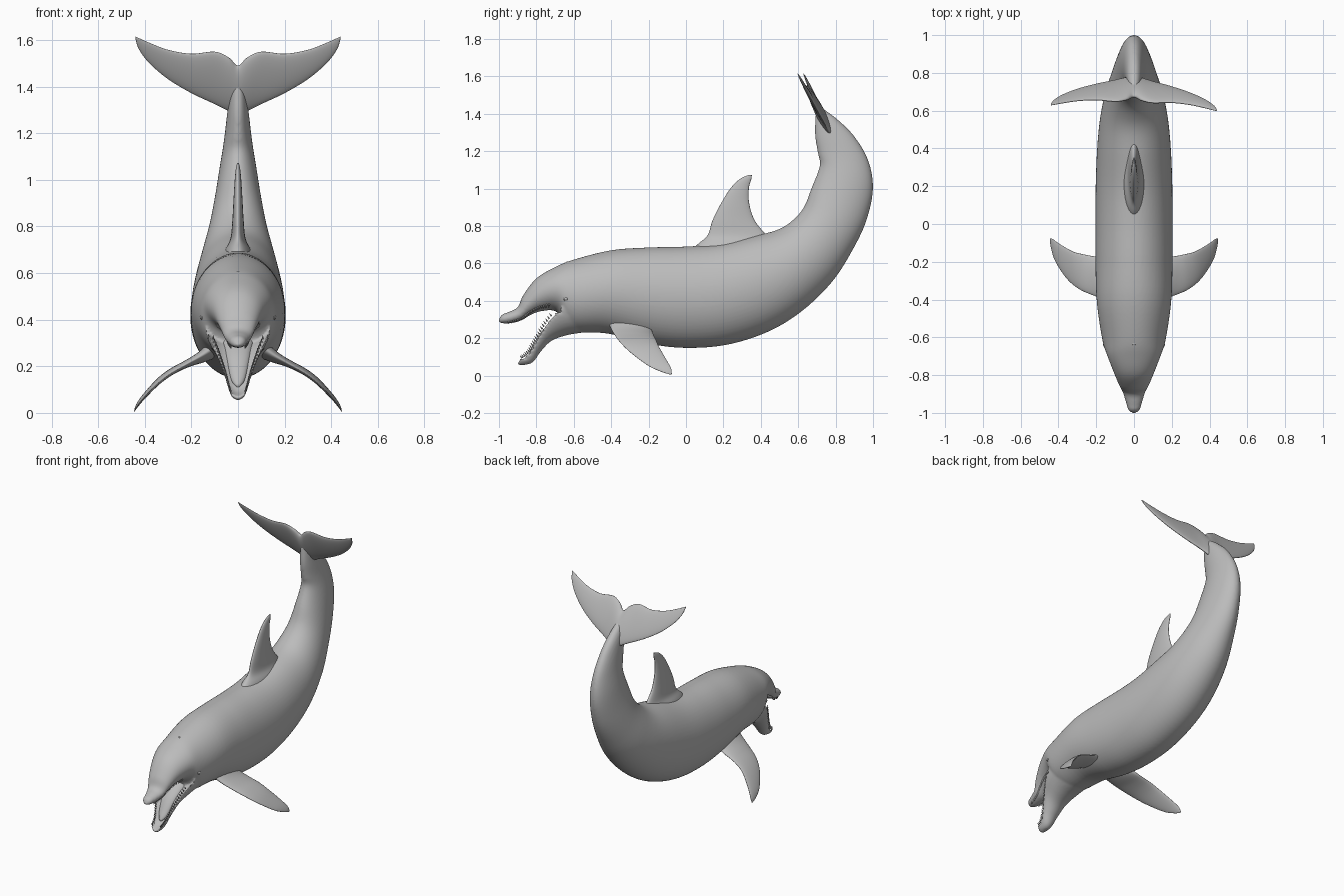
import bpy, bmesh, math
from mathutils import Vector, Matrix

if "Cube" in bpy.data.objects:
    bpy.data.objects.remove(bpy.data.objects["Cube"])

skin = bpy.data.materials.new("grey_skin")
grey = (0.5, 0.5, 0.5, 1)
skin.diffuse_color = grey
skin.use_nodes = True
skin.node_tree.nodes["Principled BSDF"].inputs["Base Color"].default_value = grey


def smooth_path(rows, steps):
    """Catmull-Rom interpolation through rows of numbers."""
    rows = [Vector(r) for r in rows]
    out = []
    for i in range(len(rows) - 1):
        b, c = rows[i], rows[i + 1]
        a = rows[i - 1] if i else b
        d = rows[i + 2] if i + 2 < len(rows) else c
        for k in range(steps):
            t = k / steps
            out.append(b + (c - a) * (t / 2)
                       + (a * 2 - b * 5 + c * 4 - d) * (t * t / 2)
                       + (b * 3 - a - c * 3 + d) * (t ** 3 / 2))
    return out + [rows[-1]]


def loft(bm, sections, sides=40, scoop=None):
    """Skin oval rings; each section is (edge, opposite edge, half-thickness vector)."""
    rings = []
    for a, b, v in sections:
        ring = []
        for i in range(sides):
            ang = math.tau * i / sides
            c, s = math.cos(ang), math.sin(ang)
            if scoop is None:
                p = (a + b) / 2 + (a - b) / 2 * c + v * s
            else:  # open gutter: outer wall below, hollow above
                p = a + (b - a) * (-s if s < 0 else s * scoop) + v * c
            ring.append(bm.verts.new(p))
        rings.append(ring)
    for r, q in zip(rings, rings[1:]):
        for i in range(sides):
            j = (i + 1) % sides
            bm.faces.new((r[i], r[j], q[j], q[i]))
    bm.faces.new(rings[0])
    bm.faces.new(rings[-1][::-1])


def finish(bm, name, angle=60):
    bmesh.ops.recalc_face_normals(bm, faces=bm.faces)
    mesh = bpy.data.meshes.new(name)
    bm.to_mesh(mesh)
    bm.free()
    mesh.materials.append(skin)
    obj = bpy.data.objects.new(name, mesh)
    bpy.context.collection.objects.link(obj)
    bpy.ops.object.select_all(action="DESELECT")
    obj.select_set(True)
    bpy.context.view_layer.objects.active = obj
    bpy.ops.object.shade_smooth_by_angle(angle=math.radians(angle))
    return obj


def midline(rows, steps=6):
    """Rows of back y, z, belly y, z, half width become loft sections."""
    return [(Vector((0, r[0], r[1])), Vector((0, r[2], r[3])), Vector((max(r[4], .003), 0, 0)))
            for r in smooth_path(rows, steps)]


# Body from snout tip to tail stem
body_rows = [
    (-1, .3, -1, .285, .01), (-.985, .325, -.985, .28, .03),
    (-.95, .34, -.94, .28, .043), (-.9, .365, -.88, .295, .06),
    (-.87, .43, -.83, .325, .08), (-.8, .52, -.77, .345, .107),
    (-.7, .58, -.69, .34, .142), (-.6, .62, -.62, .24, .168),
    (-.4, .67, -.42, .225, .197), (-.2, .685, -.2, .17, .204),
    (0, .69, 0, .148, .205), (.18, .705, .22, .165, .203),
    (.36, .745, .44, .235, .195), (.49, .78, .62, .345, .18),
    (.57, .83, .78, .5, .155), (.63, .9, .89, .67, .125),
    (.67, 1, .965, .83, .1), (.715, 1.12, 1, 1, .077),
    (.705, 1.19, .975, 1.15, .06), (.69, 1.28, .9, 1.28, .047),
    (.69, 1.36, .81, 1.37, .035), (.695, 1.42, .73, 1.43, .018)]
# Open lower jaw, running back into the throat
jaw_rows = [
    (-.905, .075, -.9, .058, .012), (-.895, .092, -.875, .055, .033),
    (-.85, .125, -.82, .07, .045), (-.81, .19, -.775, .13, .066),
    (-.765, .27, -.72, .185, .095), (-.7, .35, -.64, .215, .132),
    (-.6, .4, -.55, .23, .15)]
body_path = midline(body_rows)
jaw_path = midline(jaw_rows)

bm = bmesh.new()
loft(bm, body_path, sides=64)
loft(bm, jaw_path, scoop=.45)
body = finish(bm, "body", 180)
remesh = body.modifiers.new("blend", "REMESH")
remesh.mode = "VOXEL"
remesh.voxel_size = .008
remesh.use_smooth_shade = True
relax = body.modifiers.new("relax", "SMOOTH")
relax.factor = .5
relax.iterations = 5

# Tongue
bm = bmesh.new()
loft(bm, midline([(-.84, .122, -.835, .11, .008), (-.82, .16, -.8, .13, .03),
                  (-.76, .25, -.73, .21, .05), (-.66, .34, -.62, .28, .07)]))
finish(bm, "tongue")

# Teeth along both jaws
bm = bmesh.new()


def tooth(base, direction):
    turn = Vector(direction).to_track_quat("Z", "Y").to_matrix().to_4x4()
    bmesh.ops.create_cone(bm, cap_ends=True, segments=6, radius1=.005, radius2=.001,
                          depth=.02, matrix=Matrix.Translation(base) @ turn)


for side in (-1, 1):
    for a, b, v in jaw_path[8:29]:
        tooth(a + v * side * .88, (0, -.6, .8))
    for a, b, v in body_path[11:34]:
        tooth(b + v * side * .72 + (a - b) * .12, (0, -.2, -1))
finish(bm, "teeth", 30)

# Eyes and blowhole
for side, name in ((-1, "right_eye"), (1, "left_eye")):
    bm = bmesh.new()
    for radius, flat, out in ((.015, .35, .155), (.009, .6, .158)):
        place = Matrix.Translation((side * out, -.64, .41))
        bmesh.ops.create_uvsphere(bm, u_segments=20, v_segments=12, radius=radius,
                                  matrix=place @ Matrix.Diagonal((flat, 1, .8, 1)))
    finish(bm, name)
bm = bmesh.new()
bmesh.ops.create_uvsphere(bm, u_segments=16, v_segments=8, radius=.012,
                          matrix=Matrix.Translation((0, -.635, .605))
                          @ Matrix.Diagonal((1, .5, .4, 1)))
finish(bm, "blowhole")

# Dorsal fin: height, leading y, trailing y, half thickness
bm = bmesh.new()
rows = [(.64, .0, .5, .075), (.7, .06, .47, .055), (.75, .115, .43, .032), (.83, .142, .367, .024),
        (.92, .187, .338, .019), (1, .237, .336, .014), (1.05, .287, .349, .009),
        (1.073, .335, .352, .003)]
loft(bm, [(Vector((0, r[1], r[0])), Vector((0, r[2], r[0])), Vector((r[3], 0, 0)))
          for r in smooth_path(rows, 6)])
finish(bm, "dorsal_fin")

# Pectoral fins: leading edge, trailing edge, half thickness
rows = [(.08, -.42, .3, .09, -.2, .27, .04), (.15, -.4, .25, .15, -.18, .235, .026),
        (.21, -.38, .215, .22, -.17, .21, .017), (.29, -.345, .17, .27, -.16, .19, .014),
        (.355, -.29, .118, .325, -.145, .155, .012), (.415, -.2, .052, .395, -.105, .085, .009),
        (.438, -.13, .02, .43, -.08, .04, .006), (.445, -.085, .006, .443, -.076, .01, .002)]
for side, name in ((-1, "right_flipper"), (1, "left_flipper")):
    sections = []
    for r in smooth_path(rows, 6):
        lead, trail = Vector((side * r[0], r[1], r[2])), Vector((side * r[3], r[4], r[5]))
        normal = (lead - trail).cross(Vector((side, .3, -.8))).normalized()
        sections.append((lead, trail, normal * r[6]))
    bm = bmesh.new()
    loft(bm, sections)
    finish(bm, name)

# Tail flukes: span x, leading z, trailing z, half thickness
half = [(.44, 1.605, 1.615, .002), (.425, 1.56, 1.608, .005), (.38, 1.5, 1.588, .008),
        (.3, 1.432, 1.558, .011), (.2, 1.372, 1.541, .014), (.1, 1.325, 1.55, .018),
        (.04, 1.295, 1.525, .024)]
rows = half + [(0, 1.28, 1.49, .027)] + [(-x, lo, hi, t) for x, lo, hi, t in half[::-1]]


def fluke_point(x, z):
    return Vector((x, .77 - .5 * (z - 1.3) - .035 * x, z))


bm = bmesh.new()
loft(bm, [(fluke_point(x, lo), fluke_point(x, hi), Vector((0, .9, .45)) * t)
          for x, lo, hi, t in smooth_path(rows, 6)])
finish(bm, "tail_flukes")
